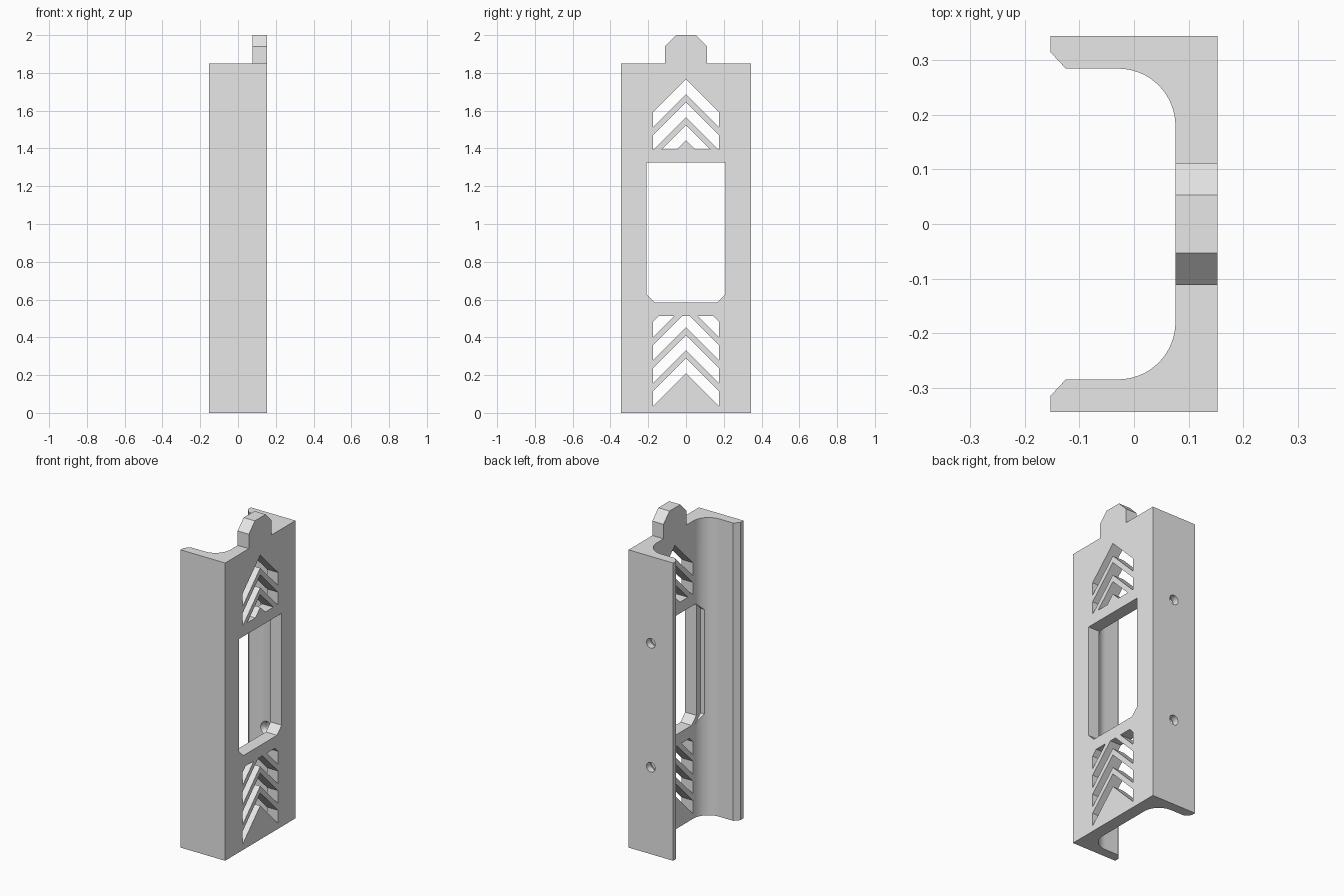
import bpy
import bmesh
from math import sin, cos, pi
from mathutils import Matrix, Vector

old = bpy.data.objects.get("Cube")
if old:
    bpy.data.objects.remove(old, do_unlink=True)

grey = bpy.data.materials.new("plain grey")
grey.use_nodes = True
grey.diffuse_color = (0.8, 0.8, 0.8, 1)
grey.node_tree.nodes["Principled BSDF"].inputs["Base Color"].default_value = (0.8, 0.8, 0.8, 1)

HEIGHT = 1.85
DEPTH, WIDTH = 0.153, 0.345      # half sizes in x and y
PLATE_X = 0.076                  # inner face of the back plate
WALL_Y = 0.285                   # inner face of the side walls
RADIUS = 0.105                   # inside corner rounding


def finish(name, bm):
    bmesh.ops.recalc_face_normals(bm, faces=bm.faces[:])
    mesh = bpy.data.meshes.new(name)
    bm.to_mesh(mesh)
    bm.free()
    mesh.materials.append(grey)
    obj = bpy.data.objects.new(name, mesh)
    bpy.context.collection.objects.link(obj)
    return obj


def extrude(bm, vector):
    new = bmesh.ops.extrude_face_region(bm, geom=bm.faces[:])["geom"]
    verts = [g for g in new if isinstance(g, bmesh.types.BMVert)]
    bmesh.ops.translate(bm, verts=verts, vec=vector)


def prism_z(name, points, low, high):
    bm = bmesh.new()
    bm.faces.new([bm.verts.new((x, y, low)) for x, y in points])
    extrude(bm, Vector((0, 0, high - low)))
    return finish(name, bm)


def prism_x(name, points, low, high):
    bm = bmesh.new()
    bm.faces.new([bm.verts.new((low, y, z)) for y, z in points])
    extrude(bm, Vector((high - low, 0, 0)))
    return finish(name, bm)


def combine(target, tool, operation):
    mod = target.modifiers.new(operation, "BOOLEAN")
    mod.operation, mod.object, mod.solver = operation, tool, "EXACT"
    bpy.context.view_layer.update()
    result = target.evaluated_get(bpy.context.evaluated_depsgraph_get())
    mesh = bpy.data.meshes.new_from_object(result)
    target.modifiers.clear()
    target.data = mesh
    bpy.data.objects.remove(tool, do_unlink=True)


def chevrons(name, apexes, low, high, half=0.175, gap=0.08):
    """Stack of pointed slots, trimmed to a height range."""
    bm = bmesh.new()
    for apex in apexes:
        for side in (-1, 1):
            outline = [(0, apex), (side * half, apex - half),
                       (side * half, apex - half - gap), (0, apex - gap)]
            bm.faces.new([bm.verts.new((0, y, z)) for y, z in outline])
    for z, up in ((low, -1), (high, 1)):
        bmesh.ops.bisect_plane(bm, geom=bm.verts[:] + bm.edges[:] + bm.faces[:],
                               plane_co=(0, 0, z), plane_no=(0, 0, up), clear_outer=True)
    bmesh.ops.remove_doubles(bm, verts=bm.verts[:], dist=0.0005)
    bmesh.ops.recalc_face_normals(bm, faces=bm.faces[:])
    extrude(bm, Vector((0.3, 0, 0)))
    return finish(name, bm)


# Channel body: half profile with a rounded inside corner, mirrored in y
half = [(DEPTH, WIDTH), (-DEPTH, WIDTH), (-DEPTH, 0.315), (-0.125, WALL_Y)]
centre_x, centre_y = PLATE_X - RADIUS, WALL_Y - RADIUS
steps = 16
for i in range(steps + 1):
    a = pi / 2 * (1 - i / steps)
    half.append((centre_x + RADIUS * cos(a), centre_y + RADIUS * sin(a)))
body = prism_z("channel_bracket", half + [(x, -y) for x, y in reversed(half)], 0, HEIGHT)

# Top tab with cut corners
tab = [(0.112, 1.8), (0.112, 1.94), (0.053, 2.0)]
combine(body, prism_x("tab", tab + [(-y, z) for y, z in reversed(tab)], PLATE_X, DEPTH), "UNION")

# Window with cut lower corners
win = [(0.21, 1.325), (0.21, 0.63), (0.165, 0.585)]
combine(body, prism_x("window", win + [(-y, z) for y, z in reversed(win)], -0.1, 0.3), "DIFFERENCE")

# Wider relief cut into the rounded corners behind the window
relief = [(0.205, 1.325), (0.25, 1.28), (0.25, 0.63), (0.205, 0.585)]
combine(body, prism_x("relief", relief + [(-y, z) for y, z in reversed(relief)],
                      -0.1, PLATE_X), "DIFFERENCE")

# Pointed vent slots above and below the window
pitch = 0.122
combine(body, chevrons("upper_vents", [1.767 - pitch * i for i in range(3)], 1.395, 1.8),
        "DIFFERENCE")
combine(body, chevrons("lower_vents", [0.29 + pitch * i for i in range(4)], 0.02, 0.512),
        "DIFFERENCE")

# Screw holes in the rear wall, flared on the inside
for z in (0.54, 1.31):
    for r_in, r_out, y, length in ((0.03, 0.03, 0.31, 0.14), (0.052, 0.028, 0.292, 0.04)):
        bm = bmesh.new()
        bmesh.ops.create_cone(bm, cap_ends=True, segments=24, radius1=r_in, radius2=r_out,
                              depth=length,
                              matrix=Matrix.Translation((0, y, z)) @ Matrix.Rotation(-pi / 2, 4, "X"))
        combine(body, finish("screw_hole", bm), "DIFFERENCE")

# Smooth the rounded corners, keep edges sharp
bpy.ops.object.select_all(action="DESELECT")
body.select_set(True)
bpy.context.view_layer.objects.active = body
bpy.ops.object.shade_smooth_by_angle(angle=pi / 6)
